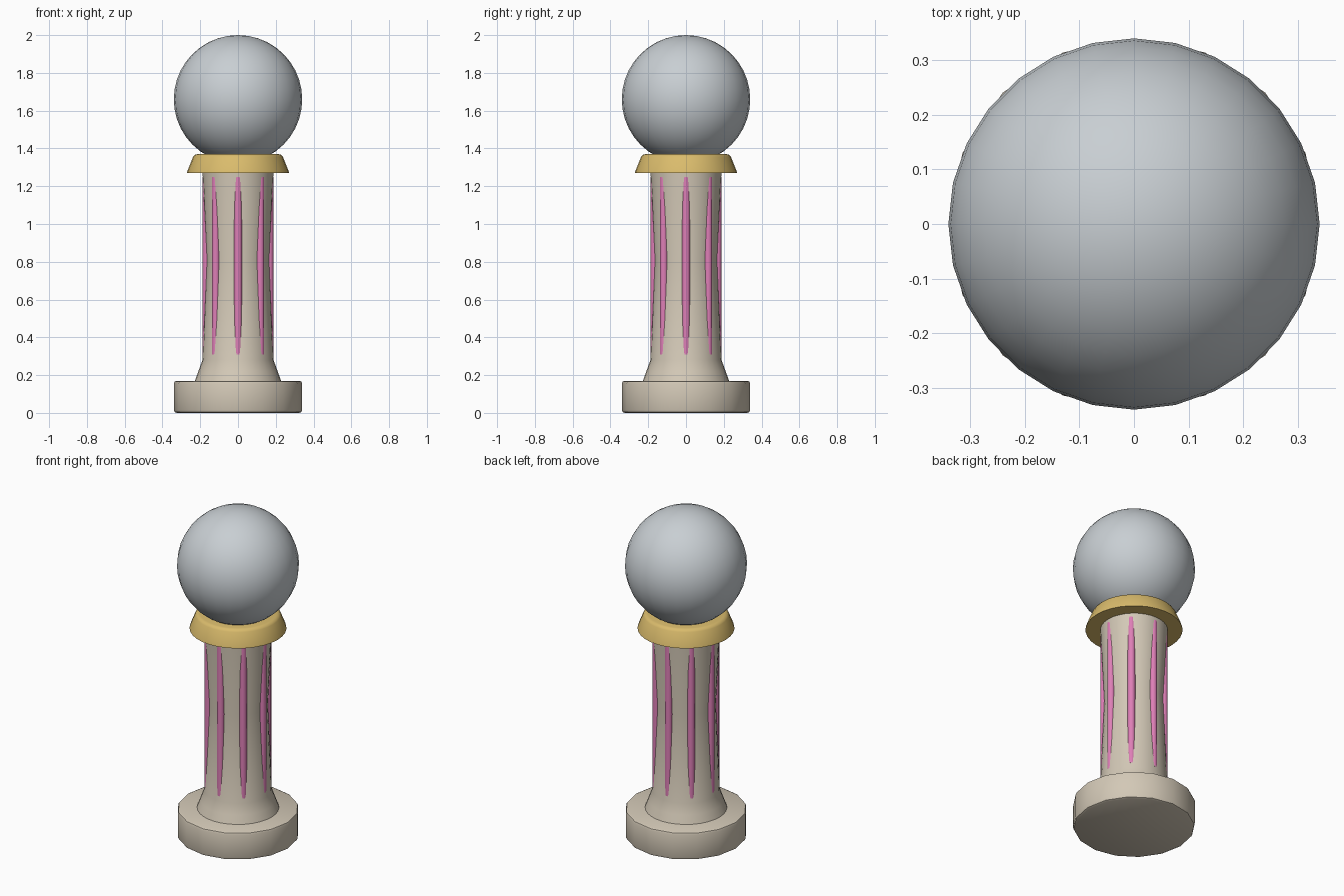
import bpy, math

cube = bpy.data.objects.get("Cube")
if cube:
    bpy.data.objects.remove(cube, do_unlink=True)


def material(name, rgb):
    m = bpy.data.materials.new(name)
    m.use_nodes = True
    color = (*rgb, 1)
    m.diffuse_color = color
    m.node_tree.nodes["Principled BSDF"].inputs["Base Color"].default_value = color
    return m


stone = material("warm stone", (0.65, 0.58, 0.47))
gold = material("pale gold", (0.70, 0.50, 0.15))
pink = material("pink", (0.73, 0.21, 0.47))
silver = material("silver grey", (0.58, 0.62, 0.65))


def finish(obj, name, mat, angle=40):
    obj.name = name
    obj.data.materials.clear()
    obj.data.materials.append(mat)
    bpy.ops.object.select_all(action='DESELECT')
    obj.select_set(True)
    bpy.context.view_layer.objects.active = obj
    bpy.ops.object.shade_smooth_by_angle(angle=math.radians(angle))
    return obj


def lathe(name, profile, sides, mat, angle=40):
    """Closed solid of revolution from (radius, height) pairs, bottom to top."""
    verts = [(r * math.cos(math.tau * i / sides), r * math.sin(math.tau * i / sides), z)
             for r, z in profile for i in range(sides)]
    faces = [(k * sides + i, k * sides + (i + 1) % sides,
              (k + 1) * sides + (i + 1) % sides, (k + 1) * sides + i)
             for k in range(len(profile) - 1) for i in range(sides)]
    top = (len(profile) - 1) * sides
    faces += [tuple(reversed(range(sides))), tuple(range(top, top + sides))]
    mesh = bpy.data.meshes.new(name)
    mesh.from_pydata(verts, [], faces)
    obj = bpy.data.objects.new(name, mesh)
    bpy.context.collection.objects.link(obj)
    return finish(obj, name, mat, angle)


# Plinth with softened rims
lathe("plinth", [(0.325, 0), (0.336, 0.005), (0.34, 0.016), (0.34, 0.154),
                 (0.336, 0.165), (0.325, 0.17)], 16, stone)

# Waisted column with a flared foot
lathe("column", [(0.23, 0.165), (0.21, 0.22), (0.188, 0.28), (0.166, 0.81),
                 (0.188, 1.28)], 32, stone)

# Collar under the ball
lathe("collar", [(0.27, 1.27), (0.268, 1.28), (0.238, 1.355), (0.23, 1.366),
                 (0.215, 1.37)], 32, gold)

# Ball
bpy.ops.mesh.primitive_uv_sphere_add(segments=28, ring_count=20, radius=0.34,
                                     location=(0, 0, 1.66))
finish(bpy.context.object, "ball", silver, 60)

# Eight straight rods half sunk into the column
for i in range(8):
    a = math.tau * i / 8
    bpy.ops.mesh.primitive_cylinder_add(
        vertices=12, radius=0.022, depth=0.94,
        location=(0.166 * math.cos(a), 0.166 * math.sin(a), 0.78), rotation=(0, 0, a))
    finish(bpy.context.object, f"rod_{i + 1}", pink)
